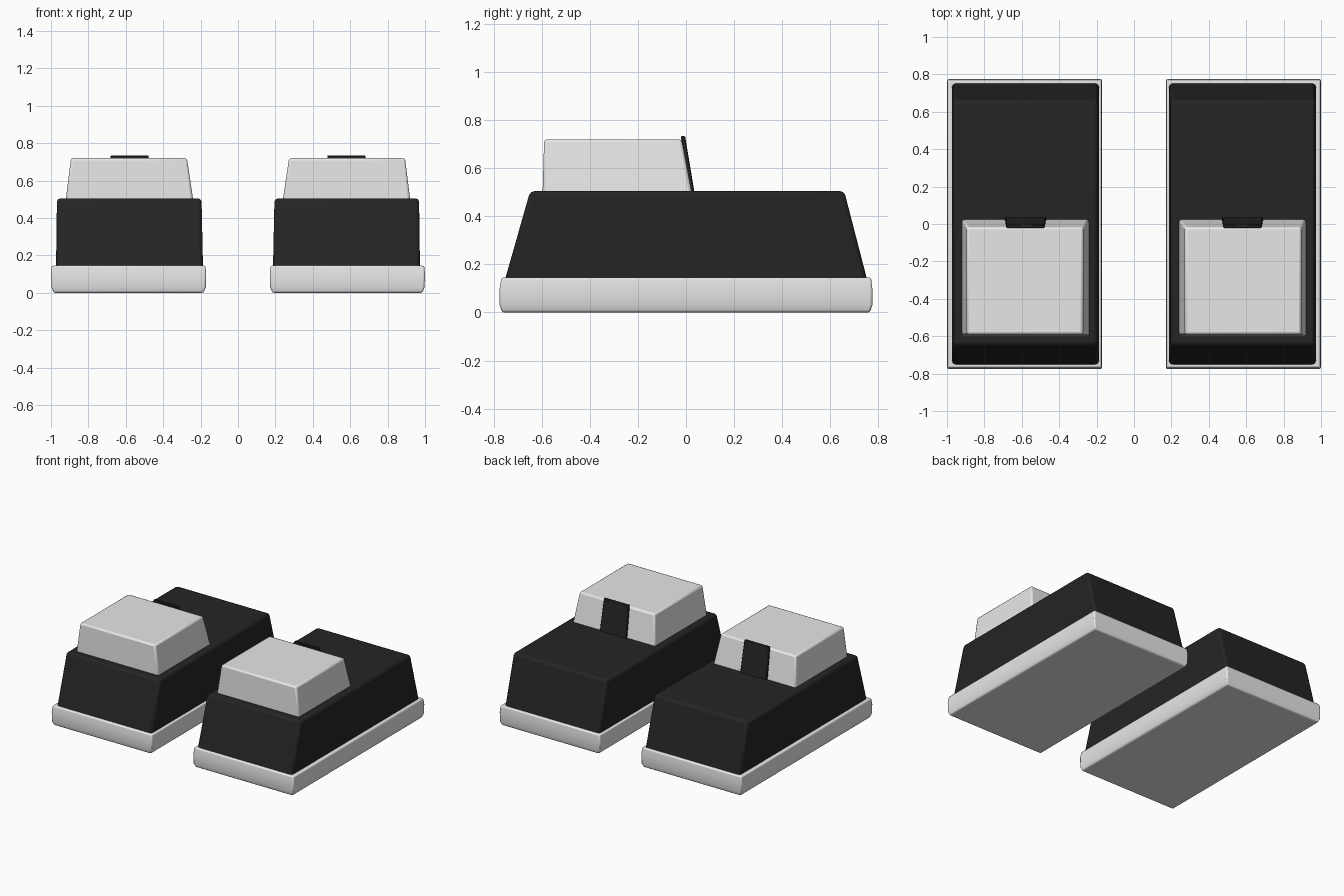
import bpy, bmesh, math

if "Cube" in bpy.data.objects:
    bpy.data.objects.remove(bpy.data.objects["Cube"])


def material(name, rgb):
    m = bpy.data.materials.new(name)
    m.diffuse_color = (*rgb, 1)
    m.use_nodes = True
    m.node_tree.nodes["Principled BSDF"].inputs["Base Color"].default_value = m.diffuse_color
    return m


BLACK = material("black", (0.018, 0.018, 0.018))
WHITE = material("off_white", (0.8, 0.8, 0.8))


def loft(name, rings, mat, bevel, segments=2, smooth=None):
    """Stack rectangles (z, x0, x1, y0, y1) into a closed block, mirrored to the other side."""
    bm = bmesh.new()
    loops = [[bm.verts.new(p) for p in
              ((x0, y0, z), (x1, y0, z), (x1, y1, z), (x0, y1, z))]
             for z, x0, x1, y0, y1 in rings]
    bm.faces.new(loops[0][::-1])
    bm.faces.new(loops[-1])
    for a, b in zip(loops, loops[1:]):
        for i in range(4):
            j = (i + 1) % 4
            bm.faces.new((a[i], a[j], b[j], b[i]))
    bmesh.ops.recalc_face_normals(bm, faces=bm.faces)
    mesh = bpy.data.meshes.new(name)
    bm.to_mesh(mesh)
    bm.free()
    mesh.materials.append(mat)
    ob = bpy.data.objects.new(name, mesh)
    bpy.context.collection.objects.link(ob)
    bpy.context.view_layer.objects.active = ob
    for o in bpy.context.selected_objects:
        o.select_set(False)
    ob.select_set(True)
    bpy.ops.object.shade_smooth_by_angle(angle=math.radians(smooth or 40))
    if bevel:
        bv = ob.modifiers.new("soft_edges", 'BEVEL')
        bv.width, bv.segments = bevel, segments
        bv.limit_method, bv.angle_limit = 'ANGLE', math.radians(30)
    mir = ob.modifiers.new("pair", 'MIRROR')
    mir.use_axis[0] = True
    return ob


# bulging sole
loft("sole", [(0.0, 0.185, 0.985, -0.765, 0.765),
              (0.03, 0.172, 0.997, -0.775, 0.775),
              (0.10, 0.17, 1.0, -0.775, 0.775),
              (0.145, 0.174, 0.995, -0.768, 0.77)], WHITE, 0.008)

# shoe upper, sloping at toe and heel
loft("upper", [(0.13, 0.187, 0.973, -0.755, 0.755),
               (0.505, 0.195, 0.968, -0.648, 0.658)], BLACK, 0.018)

# ankle cuff
loft("ankle_cuff", [(0.48, 0.237, 0.923, -0.597, 0.028),
                    (0.72, 0.273, 0.893, -0.590, -0.018)], WHITE, 0.012)

# pull tab leaning against the cuff
loft("pull_tab", [(0.49, 0.470, 0.690, 0.015, 0.037),
                  (0.735, 0.478, 0.682, -0.022, -0.004)], BLACK, 0.004, 1)
